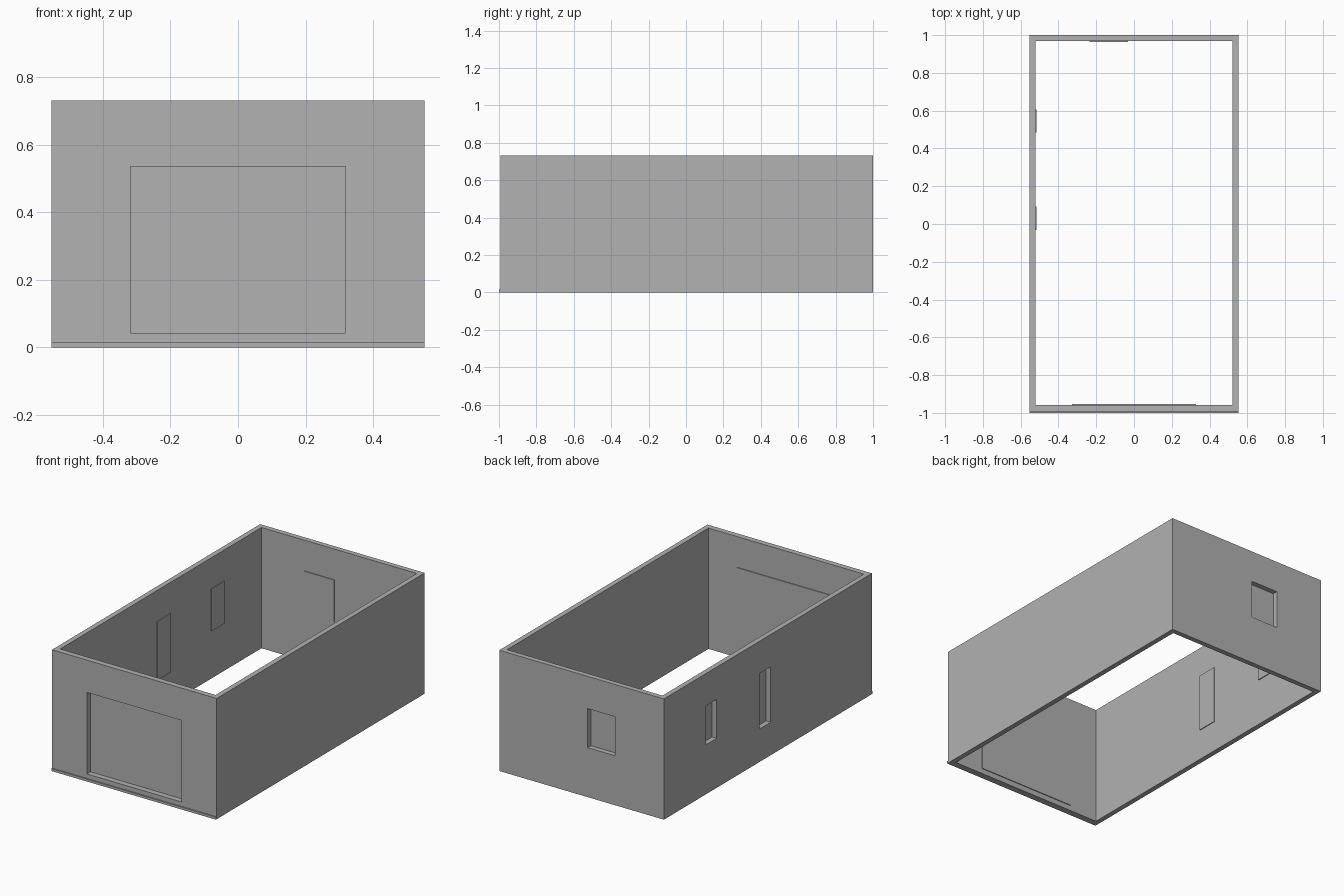
import bpy

cube = bpy.data.objects.get("Cube")
if cube:
    bpy.data.objects.remove(cube, do_unlink=True)

grey = bpy.data.materials.new("plain_grey")
grey.use_nodes = True
grey.diffuse_color = (0.445, 0.445, 0.445, 1)
grey.node_tree.nodes["Principled BSDF"].inputs["Base Color"].default_value = grey.diffuse_color


def box(name, lo, hi):
    """Axis-aligned box between two corners."""
    corners = [(x, y, z) for x in (lo[0], hi[0]) for y in (lo[1], hi[1]) for z in (lo[2], hi[2])]
    faces = [(0, 1, 3, 2), (4, 6, 7, 5), (0, 4, 5, 1), (2, 3, 7, 6), (0, 2, 6, 4), (1, 5, 7, 3)]
    mesh = bpy.data.meshes.new(name)
    mesh.from_pydata(corners, [], faces)
    mesh.materials.append(grey)
    obj = bpy.data.objects.new(name, mesh)
    bpy.context.collection.objects.link(obj)
    return obj


def cut(target, lo, hi):
    """Remove a box-shaped volume from the target."""
    cutter = box("cutter", lo, hi)
    cutter.hide_render = True
    mod = target.modifiers.new("cut", "BOOLEAN")
    mod.operation, mod.solver, mod.object = "DIFFERENCE", "EXACT", cutter
    bpy.context.view_layer.objects.active = target
    bpy.ops.object.modifier_apply(modifier=mod.name)
    bpy.data.objects.remove(cutter, do_unlink=True)


W, FRONT, BACK, H = 0.552, -0.993, 1.0, 0.732   # outer shell
IX, IF, IB = 0.521, -0.959, 0.969               # inner wall faces
LAP, T = 0.01, 0.005                            # panel overlap and thickness
REACH = 0.1

# Open-topped, floorless wall shell
walls = box("walls", (-W, FRONT, 0), (W, BACK, H))
cut(walls, (-IX, IF, -1), (IX, IB, 1))

# Openings, each closed by a thin panel on the inner wall face
# name, wall, start and end along the wall, bottom, top
openings = [
    ("garage_door", "front", -0.318, 0.318, 0.042, 0.536),
    ("back_window", "back", -0.225, -0.041, 0.30, 0.536),
    ("side_window", "side", 0.494, 0.596, 0.30, 0.536),
    ("side_door_window", "side", -0.023, 0.083, 0.20, 0.536),
]
for name, wall, a, b, bottom, top in openings:
    # depth range of the cut and of the panel
    c0, c1, p0, p1 = {
        "front": (IF - REACH, IF + REACH, IF, IF + T),
        "back": (IB - REACH, IB + REACH, IB - T, IB),
        "side": (-IX - REACH, -IX + REACH, -IX, -IX + T),
    }[wall]

    def corner(along, depth, z):
        return (depth, along, z) if wall == "side" else (along, depth, z)

    cut(walls, corner(a, c0, bottom), corner(b, c1, top))
    box(name + "_panel", corner(a - LAP, p0, bottom - LAP), corner(b + LAP, p1, top + LAP))

# Low threshold strip along the front foot
box("front_threshold", (-W, -1.0, 0), (W, FRONT, 0.015))
